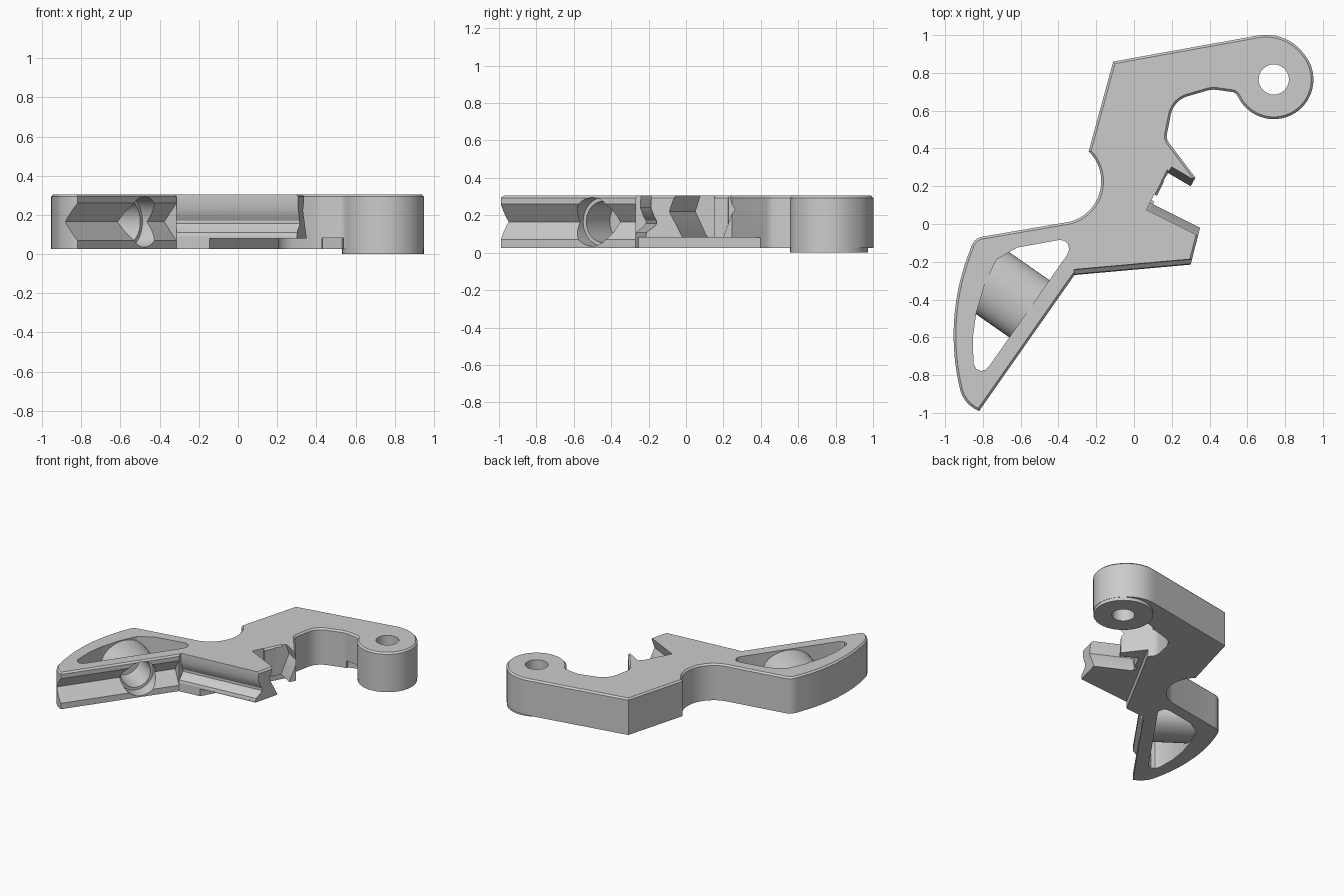
import bpy, bmesh, math
from mathutils import Vector, Matrix

if "Cube" in bpy.data.objects:
    bpy.data.objects.remove(bpy.data.objects["Cube"])

grey = bpy.data.materials.new("plain_grey")
grey.diffuse_color = (0.6, 0.6, 0.6, 1)
grey.use_nodes = True
grey.node_tree.nodes["Principled BSDF"].inputs["Base Color"].default_value = grey.diffuse_color
BOTTOM, TOP, MID = 0.025, 0.305, 0.165


def finish(bm, name):
    bmesh.ops.recalc_face_normals(bm, faces=bm.faces)
    me = bpy.data.meshes.new(name)
    bm.to_mesh(me)
    bm.free()
    me.materials.append(grey)
    ob = bpy.data.objects.new(name, me)
    bpy.context.collection.objects.link(ob)
    return ob


def sweep(name, ring, shift, chamfer=0):
    """Extrude a ring of 3D points; optionally chamfer the far rim."""
    bm = bmesh.new()
    face = bm.faces.new([bm.verts.new(p) for p in ring])
    res = bmesh.ops.extrude_face_region(bm, geom=[face], use_keep_orig=True)
    bmesh.ops.translate(bm, vec=shift, verts=[v for v in res["geom"] if isinstance(v, bmesh.types.BMVert)])
    bmesh.ops.recalc_face_normals(bm, faces=bm.faces)
    if chamfer:
        rim = [e for e in bm.edges if all(v.co.z > TOP - 1e-4 for v in e.verts)]
        bmesh.ops.bevel(bm, geom=rim, offset=chamfer, segments=1, profile=0.5,
                        affect='EDGES', clamp_overlap=False)
    return finish(bm, name)


def prism(name, pts, z0, z1, chamfer=0):
    return sweep(name, [(x, y, z0) for x, y in pts], Vector((0, 0, z1 - z0)), chamfer)


def groove(name, p, q, profile):
    """Cutter running p to q; profile is (outward offset, z), outward = right of p->q."""
    p, q = Vector((*p, 0)), Vector((*q, 0))
    d = (q - p).normalized()
    n = Vector((d.y, -d.x, 0))
    return sweep(name, [p + n * o + Vector((0, 0, z)) for o, z in profile], q - p)


def rod(name, a, b, rx, rz, seg=48):
    """Elliptical rod from a to b."""
    a, b = Vector(a), Vector(b)
    d = (b - a).normalized()
    up = Vector((0, 0, 1)) if abs(d.z) < 0.9 else Vector((0, 1, 0))
    side = d.cross(up).normalized()
    ring = [a + side * rx * math.cos(t) + up * rz * math.sin(t)
            for t in (2 * math.pi * i / seg for i in range(seg))]
    return sweep(name, ring, b - a)


def boolean(target, tool, op='DIFFERENCE'):
    m = target.modifiers.new("cut", 'BOOLEAN')
    m.object, m.operation, m.solver = tool, op, 'EXACT'
    bpy.context.view_layer.objects.active = target
    bpy.ops.object.modifier_apply(modifier=m.name)
    bpy.data.objects.remove(tool)


def arc(a, b, c, n=8):
    """Points on the circle through a, b, c, from a to c."""
    (ax, ay), (bx, by), (cx, cy) = a, b, c
    d = 2 * (ax * (by - cy) + bx * (cy - ay) + cx * (ay - by))
    sa, sb, sc = ax * ax + ay * ay, bx * bx + by * by, cx * cx + cy * cy
    ux = (sa * (by - cy) + sb * (cy - ay) + sc * (ay - by)) / d
    uy = (sa * (cx - bx) + sb * (ax - cx) + sc * (bx - ax)) / d
    r = math.hypot(ax - ux, ay - uy)
    t0, t1, t2 = (math.atan2(y - uy, x - ux) for x, y in (a, b, c))
    full = 2 * math.pi
    span = (t2 - t0) % full
    if (t1 - t0) % full > span:
        span -= full
    return [(ux + r * math.cos(t0 + span * i / n), uy + r * math.sin(t0 + span * i / n))
            for i in range(n + 1)]


# Plate outline, counter-clockwise from the back corner
bx, by, br = 0.74, 0.765, 0.21
boss_arc = [(bx + br * math.cos(math.radians(t)), by + br * math.sin(math.radians(t)))
            for t in range(208, 406, 6)]
outline = [(-0.11, 0.86)]
outline += arc((-0.24, 0.385), (-0.175, 0.2), (-0.34, 0.012), 16)
outline += arc((-0.79, -0.065), (-0.84, -0.085), (-0.865, -0.13), 5)
outline += arc((-0.865, -0.13), (-0.955, -0.6), (-0.92, -0.88), 16)[1:]
outline += arc((-0.92, -0.88), (-0.885, -0.945), (-0.82, -0.99), 5)[1:]
outline += [(-0.315, -0.27), (0.30, -0.215), (0.35, -0.02), (0.1, 0.105),
            (0.18, 0.27), (0.30, 0.20), (0.325, 0.245)]
outline += arc((0.185, 0.43), (0.174, 0.455), (0.175, 0.48), 3)
outline += arc((0.195, 0.58), (0.225, 0.64), (0.28, 0.675), 6)
outline += arc((0.39, 0.707), (0.415, 0.711), (0.44, 0.71), 3)
outline += arc((0.51, 0.70), (0.535, 0.693), (0.55, 0.675), 3)
outline += boss_arc
outline += arc(boss_arc[-1], (0.79, 0.985), (0.64, 0.995), 8)[1:]
body = prism("lever_body", outline, BOTTOM, TOP, 0.012)

# Straight edge groove, with a bore running in from it
d = Vector((0.571, 0.821, 0)).normalized()
n = Vector((d.y, -d.x, 0))
mouth = Vector((-0.48, -0.50, MID))
start, end = Vector((-0.82, -0.99, 0)), Vector((-0.315, -0.27, 0))

# Pocket crossed by a rounded tube
pocket = [(-0.85, -0.74), (-0.835, -0.767), (-0.81, -0.778), (-0.785, -0.772), (-0.765, -0.75),
          (-0.355, -0.165), (-0.343, -0.135), (-0.35, -0.105), (-0.37, -0.087), (-0.40, -0.085),
          (-0.62, -0.125), (-0.73, -0.19), (-0.79, -0.32), (-0.835, -0.47), (-0.853, -0.60)]
pocket_cut = prism("pocket_cutter", pocket, -0.1, 0.5)
boolean(pocket_cut, rod("tube", mouth + n * 0.2, mouth - n * 0.8, 0.185, 0.134))
boolean(body, pocket_cut)

boolean(body, groove("edge_groove", (start - d * 0.1).xy, end.xy,
                     [(0.03, 0.03), (0, 0.07), (-0.075, MID), (0, 0.26), (0.03, 0.296)]))
boolean(body, rod("bore_mouth", mouth + n * 0.1, mouth - n * 0.1, 0.13, 0.13))
boolean(body, rod("bore", mouth + n * 0.1, mouth - n * 0.32, 0.11, 0.11))

# Raised underside below the jaw and a relief beside the boss
boolean(body, prism("jaw_relief", [(-0.18, -0.32), (0.215, 0.41), (0.5, 0.3), (0.5, -0.32)], -0.1, 0.08))
boolean(body, prism("boss_relief", [(0.42, 0.6), (0.43, 0.73), (0.53, 0.76), (0.55, 0.6)], -0.1, 0.082))

# Jaw grooves: rounded front face, lower lip and upper tooth
boolean(body, groove("front_groove", (-0.315, -0.27), (0.36, -0.2096),
                     [(0.05, 0.07), (0, 0.09), (-0.005, 0.11), (-0.045, 0.14), (-0.056, 0.155),
                      (-0.056, 0.172), (-0.045, 0.19), (-0.026, 0.24), (-0.03, 0.32), (0.05, 0.32)]))
boolean(body, groove("lip_groove", (0.40, -0.045), (0.085, 0.1125),
                     [(0.05, 0.07), (0, 0.085), (-0.07, 0.22), (-0.036, 0.32), (0.05, 0.32)]))
boolean(body, groove("tooth_groove", (0.18, 0.27), (0.36, 0.165),
                     [(0.05, 0.07), (0, 0.085), (-0.06, 0.23), (-0.033, 0.32), (0.05, 0.32)]))

# Pivot boss standing below the plate, with its through hole
boolean(body, rod("pivot_boss", (bx, by, 0), (bx, by, 0.1), 0.208, 0.208, 64), 'UNION')
boolean(body, rod("pivot_hole", (bx, by, -0.1), (bx, by, 0.5), 0.08, 0.08, 40))

bpy.ops.object.select_all(action='DESELECT')
body.select_set(True)
bpy.context.view_layer.objects.active = body
bpy.ops.object.shade_smooth_by_angle(angle=math.radians(28))
